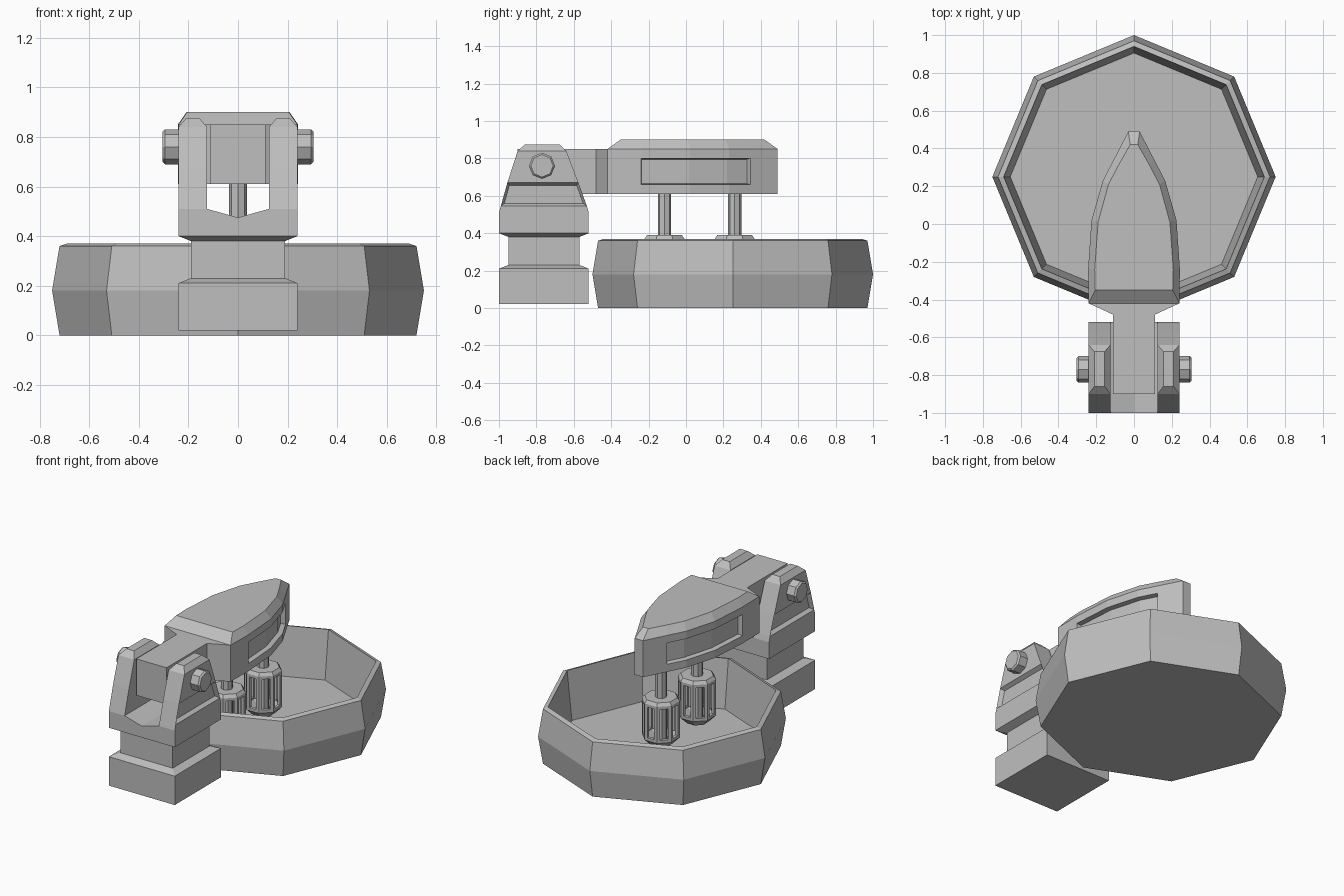
import bpy, bmesh
from math import sin, cos, pi
from mathutils import Vector

cube = bpy.data.objects.get("Cube")
if cube:
    bpy.data.objects.remove(cube, do_unlink=True)

grey = bpy.data.materials.new("plain_grey")
grey.use_nodes = True
grey.diffuse_color = (0.52, 0.52, 0.52, 1)
grey.node_tree.nodes["Principled BSDF"].inputs["Base Color"].default_value = (0.52, 0.52, 0.52, 1)


def loft(name, rings, recess=None, thickness=0.01, depth=0.03, caps=True):
    """Skin a stack of closed rings; faces picked by recess are sunk inwards."""
    bm = bmesh.new()
    loops = [[bm.verts.new(p) for p in ring] for ring in rings]
    n = len(loops[0])
    for a, b in zip(loops, loops[1:]):
        for i in range(n):
            j = (i + 1) % n
            bm.faces.new((a[i], a[j], b[j], b[i]))
    if caps:
        bm.faces.new(loops[0][::-1])
        bm.faces.new(loops[-1])
    bmesh.ops.recalc_face_normals(bm, faces=bm.faces)
    if recess:
        bm.normal_update()
        picked = [f for f in bm.faces if recess(f.calc_center_median(), f.normal)]
        bmesh.ops.inset_region(bm, faces=picked, thickness=thickness, depth=-depth,
                               use_even_offset=True, use_boundary=True)
    return finish(name, bm)


def finish(name, bm):
    mesh = bpy.data.meshes.new(name)
    bm.to_mesh(mesh)
    bm.free()
    mesh.materials.append(grey)
    obj = bpy.data.objects.new(name, mesh)
    bpy.context.collection.objects.link(obj)
    return obj


def octagon(radius, z, y=0.0, turn=pi / 2):
    return [Vector((radius * cos(turn + k * pi / 4), y + radius * sin(turn + k * pi / 4), z))
            for k in range(8)]


def rect(z, x0, x1, y0, y1):
    return [(x0, y0, z), (x1, y0, z), (x1, y1, z), (x0, y1, z)]


def mirrored(half, z):
    return [(x, y, z) for x, y in half] + [(-x, y, z) for x, y in reversed(half)]


# Bowl: outer wall, rim, inner wall and floor
bowl = [(0.72, 0), (0.75, 0.18), (0.72, 0.36), (0.69, 0.37), (0.655, 0.05)]
loft("bowl", [octagon(r, z, 0.25) for r, z in bowl])

# Stand: stepped square base with a narrower neck
STAND_Y = -0.76
steps = [(0.02, 0.24), (0.21, 0.24), (0.23, 0.19), (0.38, 0.19), (0.40, 0.24)]
loft("stand_base", [rect(z, -h, h, STAND_Y - h, STAND_Y + h) for z, h in steps])

# Yoke seat with a shallow V between the two cheeks
seat = [(-0.24, 0.40), (0.24, 0.40), (0.24, 0.51), (0.125, 0.51),
        (0, 0.475), (-0.125, 0.51), (-0.24, 0.51)]
loft("yoke_seat", [[(x, y, z) for x, z in seat] for y in (-1.0, -0.52)])

# Yoke cheeks with a recessed slot, and the pivot bolts
cheek = [(0.51, 0.125, 0.24, -1.0, -0.52), (0.545, 0.125, 0.24, -0.99, -0.53),
         (0.67, 0.125, 0.24, -0.955, -0.575), (0.84, 0.125, 0.24, -0.90, -0.64),
         (0.875, 0.155, 0.21, -0.86, -0.675)]
bolt = [(0.2, 0.07), (0.295, 0.07), (0.305, 0.06)]
for side, s in (("left", 1), ("right", -1)):
    loft(side + "_yoke_cheek",
         [rect(z, s * x0, s * x1, y0, y1) for z, x0, x1, y0, y1 in cheek],
         recess=lambda c, n: n.x * s > 0.9 and 0.55 < c.z < 0.66,
         thickness=0.014, depth=0.025)
    loft(side + "_pivot_bolt",
         [[(s * x, p.x - 0.77, p.y + 0.76) for p in octagon(r, 0)] for x, r in bolt])

# Arm and pointed head, with a long slot sunk into each side
plan = [(0.11, -0.90), (0.11, -0.48), (0.24, -0.42), (0.243, -0.24),
        (0.225, 0.02), (0.165, 0.23), (0.105, 0.345), (0.03, 0.49)]
loft("arm_and_head", [mirrored(plan, z) for z in (0.61, 0.66, 0.80, 0.85)],
     recess=lambda c, n: abs(n.z) < 0.5 and 0.67 < c.z < 0.79 and -0.24 < c.y < 0.345,
     thickness=0.005, depth=0.03)

# Bevelled cap over the head
cap_top = [(0.205, -0.35), (0.208, -0.24), (0.19, 0.01),
           (0.135, 0.21), (0.08, 0.315), (0.02, 0.42)]
loft("head_cap", [mirrored(plan[2:], 0.85), mirrored(cap_top, 0.90)])


# Beaters: a hollow slotted cage on a shaft
def beater(label, y):
    loft(label + "_beater_shaft", [octagon(0.036, z, y) for z in (0.10, 0.62)])
    profile = [(0.07, 0.085), (0.115, 0.13), (0.115, 0.37), (0.10, 0.39)]
    cage = loft(label + "_beater_cage", [octagon(r, z, y, pi / 8) for r, z in profile])
    bm = bmesh.new()
    bm.from_mesh(cage.data)
    sides = [f for f in bm.faces if abs(f.normal.z) < 0.1]
    bmesh.ops.inset_individual(bm, faces=sides, thickness=0.019, use_even_offset=True)
    bmesh.ops.delete(bm, geom=sides, context="FACES")
    bm.to_mesh(cage.data)
    bm.free()
    shell = cage.modifiers.new("wall", "SOLIDIFY")
    shell.thickness = 0.02
    shell.offset = -1


beater("front", -0.115)
beater("back", 0.26)
